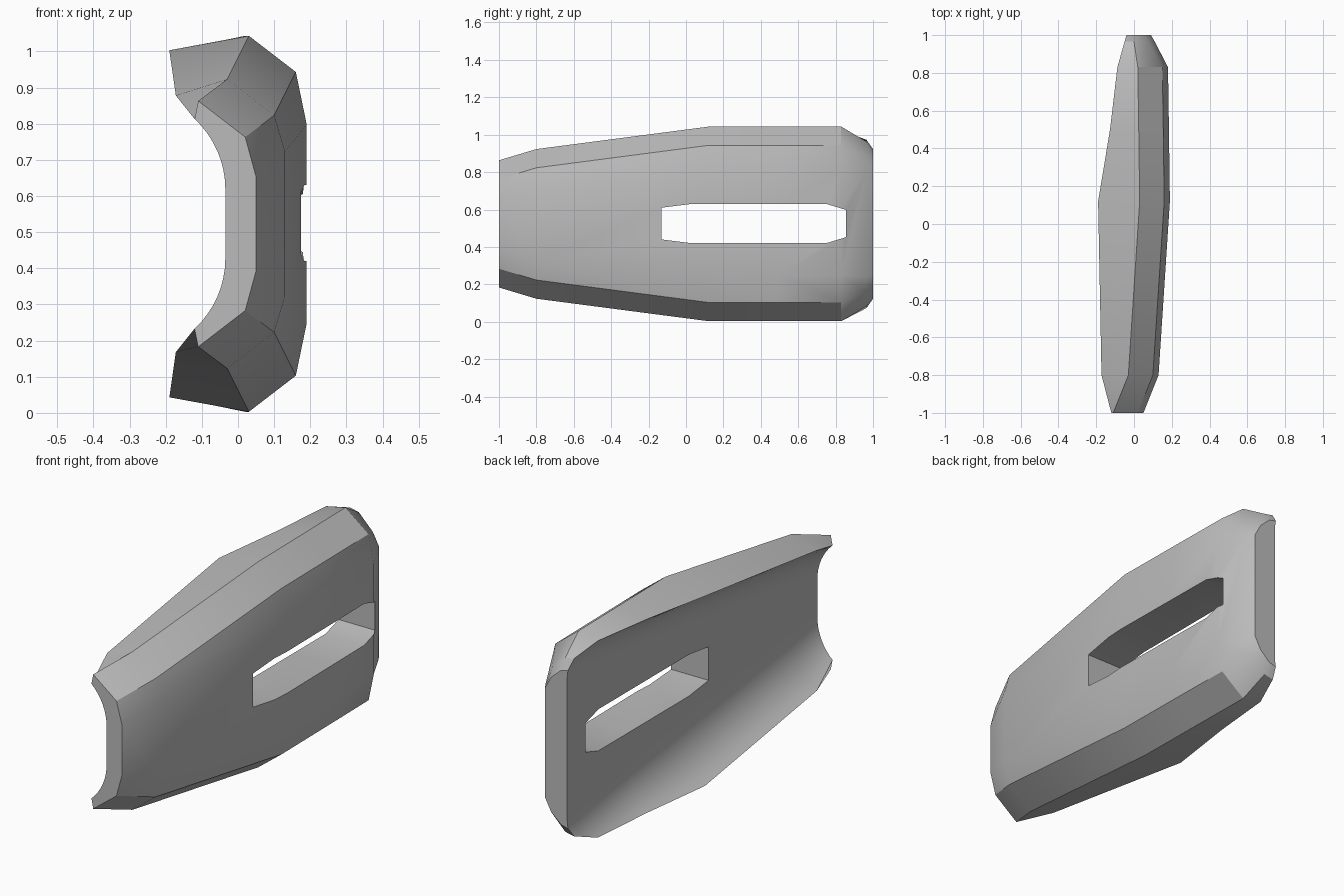
import bpy, bmesh, math

cube = bpy.data.objects.get("Cube")
if cube:
    bpy.data.objects.remove(cube, do_unlink=True)

MID = 0.525      # height of the symmetry plane
INNER = -0.035   # flat inner wall of the channel
RADIUS = 0.265   # rounding of the channel sides
STEPS = 8

grey = bpy.data.materials.new("plain grey")
grey.use_nodes = True
grey.diffuse_color = (0.5, 0.5, 0.5, 1)
grey.node_tree.nodes["Principled BSDF"].inputs["Base Color"].default_value = (0.5, 0.5, 0.5, 1)

# Upper half of each section along y: lip, ridge, shoulder, side as (x, z)
stations = [
    (-1.0, [(-0.12, 0.815), (-0.11, 0.865), (0.02, 0.765), (0.05, 0.655)]),
    (-0.8, [(-0.172, 0.88), (-0.03, 0.925), (0.10, 0.825), (0.13, 0.725)]),
    (0.12, [(-0.19, 1.005), (0.03, 1.045), (0.16, 0.945), (0.19, 0.80)]),
    (0.5, [(-0.127, 1.015), (0.025, 1.045), (0.155, 0.945), (0.185, 0.80)]),
    (0.83, [(-0.088, 1.023), (0.02, 1.045), (0.15, 0.945), (0.18, 0.80)]),
    (0.965, [(-0.05, 0.975), (0.0, 0.965), (0.075, 0.89), (0.11, 0.805)]),
    (1.0, [(-0.04, 0.925), (0.0, 0.915), (0.055, 0.865), (0.09, 0.80)]),
]


def section(half):
    """Closed C-shaped outline, mirrored about the middle height."""
    lip_x, lip_z = half[0]
    depth = INNER - lip_x
    sweep = math.acos(1 - depth / RADIUS)
    centre_z = lip_z - RADIUS * math.sin(sweep)
    arc = []
    for i in range(STEPS):
        a = sweep * i / STEPS
        arc.append((INNER - RADIUS * (1 - math.cos(a)), centre_z + RADIUS * math.sin(a)))
    upper = arc + half
    return upper + [(x, 2 * MID - z) for x, z in reversed(upper)]


def mesh_object(name, rings):
    """Skin a list of equal rings and cap both ends."""
    bm = bmesh.new()
    loops = [[bm.verts.new(p) for p in ring] for ring in rings]
    n = len(loops[0])
    for a, b in zip(loops, loops[1:]):
        for i in range(n):
            j = (i + 1) % n
            bm.faces.new((a[i], a[j], b[j], b[i]))
    bm.faces.new(loops[0])
    bm.faces.new(loops[-1])
    bmesh.ops.recalc_face_normals(bm, faces=bm.faces)
    mesh = bpy.data.meshes.new(name)
    bm.to_mesh(mesh)
    bm.free()
    mesh.materials.append(grey)
    obj = bpy.data.objects.new(name, mesh)
    bpy.context.collection.objects.link(obj)
    return obj


# Curved guard shell
shell = mesh_object("guard_shell", [[(x, y, z - 0.002) for x, z in section(half)]
                                    for y, half in stations])

# Long slot with tapered ends
top = [(-0.13, 0.085), (0.03, 0.105), (0.75, 0.105), (0.855, 0.073)]
outline = top + [(y, -h) for y, h in reversed(top)]
cutter = mesh_object("slot_cutter", [[(x, y, MID + h) for y, h in outline] for x in (-0.5, 0.5)])
cutter.hide_render = True

cut = shell.modifiers.new("slot", "BOOLEAN")
cut.operation = "DIFFERENCE"
cut.solver = "EXACT"
cut.object = cutter
bpy.context.view_layer.objects.active = shell
shell.select_set(True)
bpy.ops.object.modifier_apply(modifier=cut.name)
bpy.data.objects.remove(cutter, do_unlink=True)

# Smooth curves, sharp ridges
bpy.ops.object.shade_smooth_by_angle(angle=math.radians(30))
